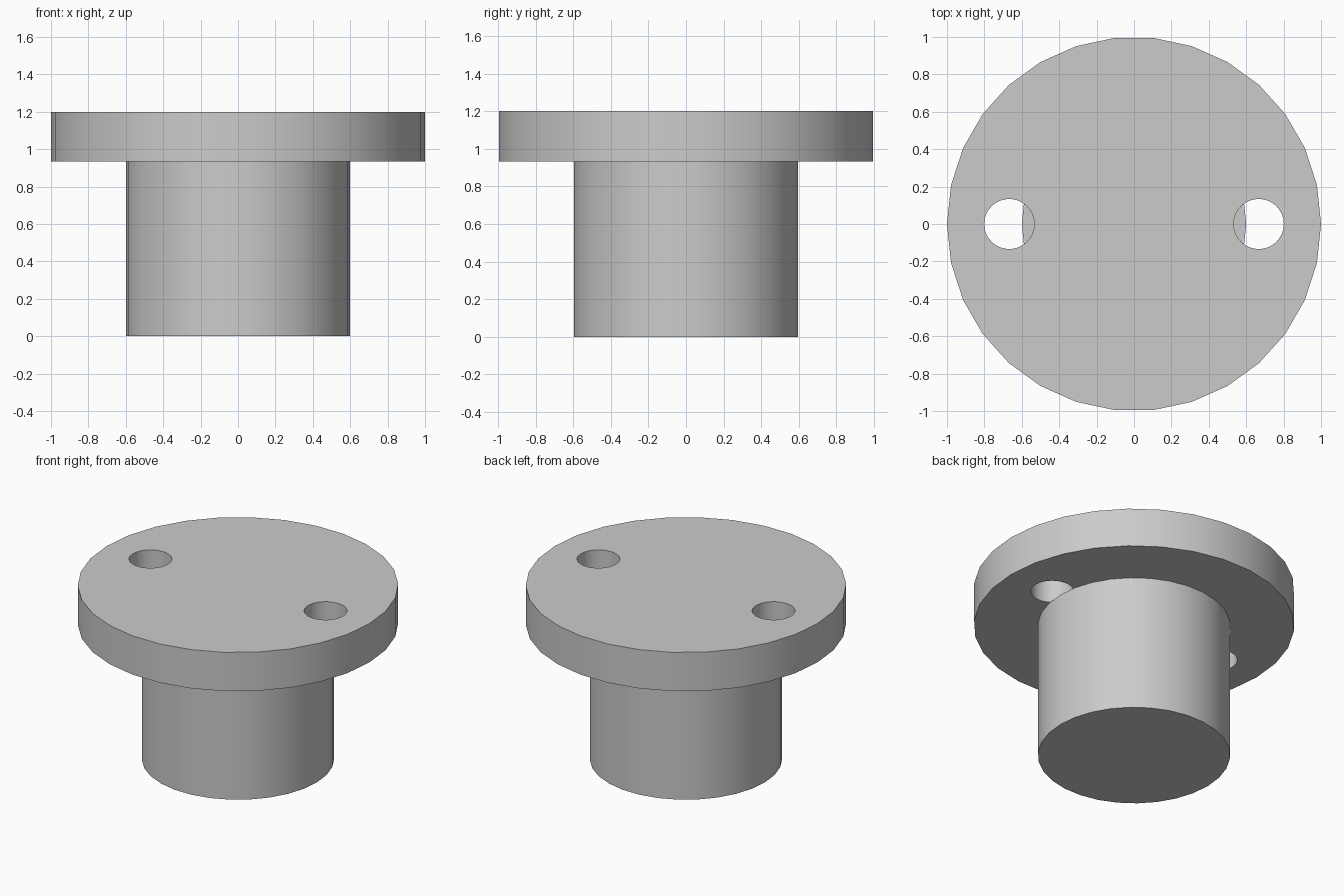
import bpy
import math

cube = bpy.data.objects.get("Cube")
if cube:
    bpy.data.objects.remove(cube, do_unlink=True)

SIDES = 30
SHAFT_TOP = 0.933
TOP = 1.2

grey = bpy.data.materials.new("plain grey")
grey.use_nodes = True
colour = (0.6, 0.6, 0.6, 1)
grey.diffuse_color = colour
grey.node_tree.nodes["Principled BSDF"].inputs["Base Color"].default_value = colour


def cylinder(name, radius, bottom, top, x=0):
    """Upright cylinder with a corner on the +x axis."""
    bpy.ops.mesh.primitive_cylinder_add(
        vertices=SIDES, radius=radius, depth=top - bottom,
        location=(x, 0, (bottom + top) / 2), rotation=(0, 0, math.pi / 2))
    obj = bpy.context.object
    obj.name = name
    obj.data.materials.append(grey)
    return obj


def smooth(obj):
    bpy.ops.object.select_all(action="DESELECT")
    obj.select_set(True)
    bpy.context.view_layer.objects.active = obj
    bpy.ops.object.shade_smooth_by_angle(angle=math.radians(30))


# Solid shaft below the flange
shaft = cylinder("shaft", 0.6, 0, SHAFT_TOP)
smooth(shaft)

# Round flange with two through holes
flange = cylinder("flange", 1, SHAFT_TOP, TOP)
for side, x in (("left", 0.667), ("right", -0.667)):
    cutter = cylinder(side + "_hole_cutter", 0.134, SHAFT_TOP - 0.1, TOP + 0.1, x)
    cut = flange.modifiers.new(side + "_hole", "BOOLEAN")
    cut.operation = "DIFFERENCE"
    cut.solver = "EXACT"
    cut.object = cutter
    bpy.context.view_layer.objects.active = flange
    bpy.ops.object.modifier_apply(modifier=cut.name)
    bpy.data.objects.remove(cutter, do_unlink=True)
smooth(flange)
